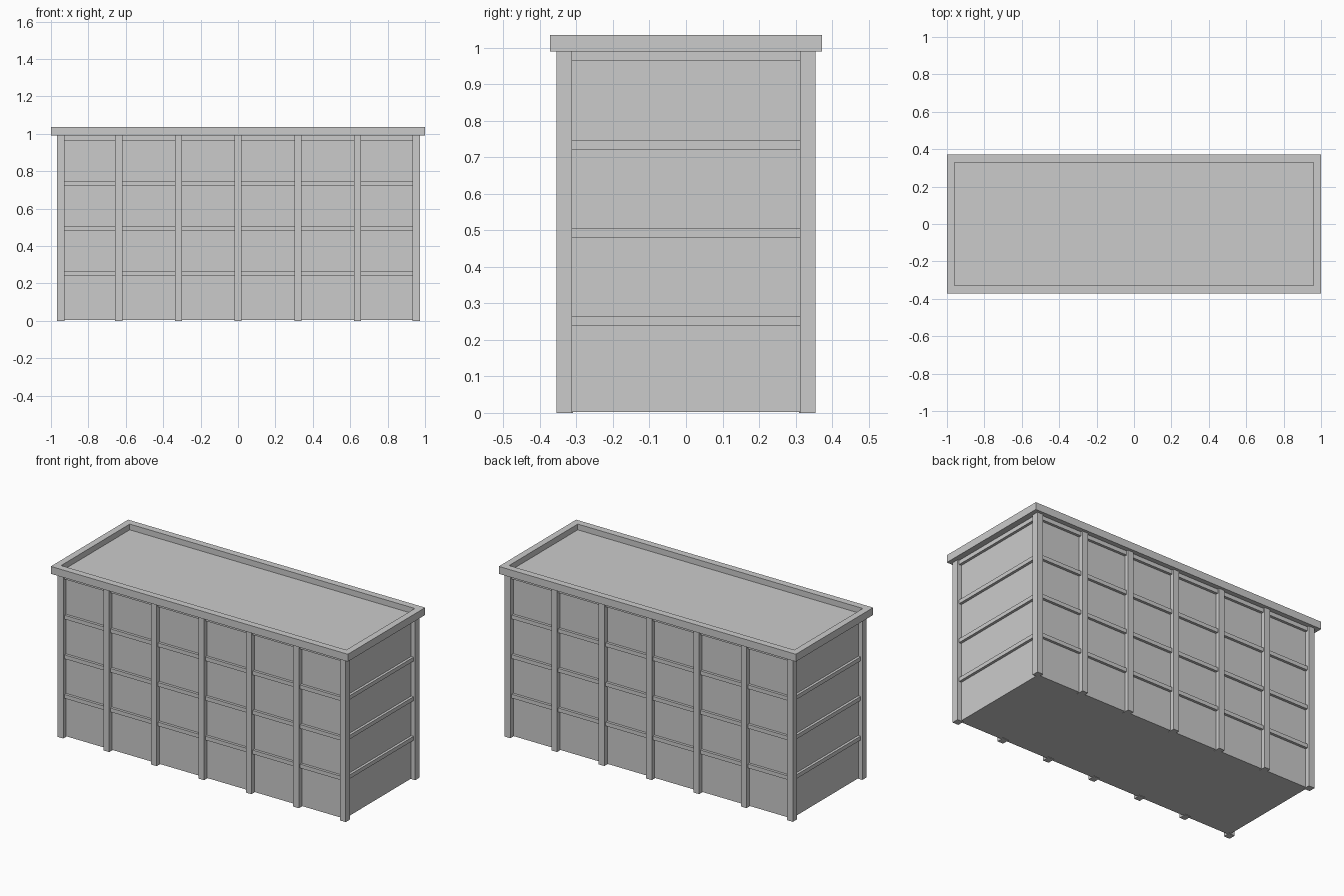
import bpy

if "Cube" in bpy.data.objects:
    bpy.data.objects.remove(bpy.data.objects["Cube"])

CX = 0.003                    # body sits a hair off the roof centre
WALL_X, WALL_Y = 0.944, 0.327
POST_X, POST_Y = 0.971, 0.355
RAIL_X, RAIL_Y = 0.960, 0.343


def box(name, lo, hi):
    bpy.ops.mesh.primitive_cube_add(
        size=1, location=[(a + b) / 2 for a, b in zip(lo, hi)])
    ob = bpy.context.object
    ob.name = name
    ob.scale = [b - a for a, b in zip(lo, hi)]
    bpy.ops.object.transform_apply(location=False, rotation=False, scale=True)
    return ob


# Container core, its top is the recessed roof panel
box("container_walls", (CX - WALL_X, -WALL_Y, 0.003), (CX + WALL_X, WALL_Y, 0.985))

# Roof: slab with inset and lowered centre panel
roof = box("roof_tray", (-1, -0.372, 0.99), (1, 0.372, 1.035))
cut = box("roof_cutter", (-0.96, -0.33, 1.0), (0.96, 0.33, 1.1))
cut.hide_render = True
cut.hide_viewport = True
mod = roof.modifiers.new("recess", 'BOOLEAN')
mod.object = cut
mod.operation = 'DIFFERENCE'
mod.solver = 'EXACT'

# Corner posts
for sx in (-1, 1):
    for sy in (-1, 1):
        xs = sorted((CX + sx * 0.931, CX + sx * POST_X))
        ys = sorted((sy * 0.313, sy * POST_Y))
        box("corner_post", (xs[0], ys[0], 0), (xs[1], ys[1], 0.992))

# Intermediate posts on front and back
for sy in (-1, 1):
    for i in range(-2, 3):
        x = i * 0.3192 + 0.001
        ys = sorted((sy * 0.31, sy * POST_Y))
        box("wall_post", (x - 0.019, ys[0], 0), (x + 0.019, ys[1], 0.992))

# Horizontal rails around all four sides
for z0, z1 in ((0.24, 0.264), (0.481, 0.505), (0.722, 0.746), (0.965, 0.991)):
    for s in (-1, 1):
        ys = sorted((s * 0.31, s * RAIL_Y))
        box("side_rail", (CX - 0.94, ys[0], z0), (CX + 0.94, ys[1], z1))
        xs = sorted((CX + s * 0.93, CX + s * RAIL_X))
        box("end_rail", (xs[0], -0.32, z0), (xs[1], 0.32, z1))
